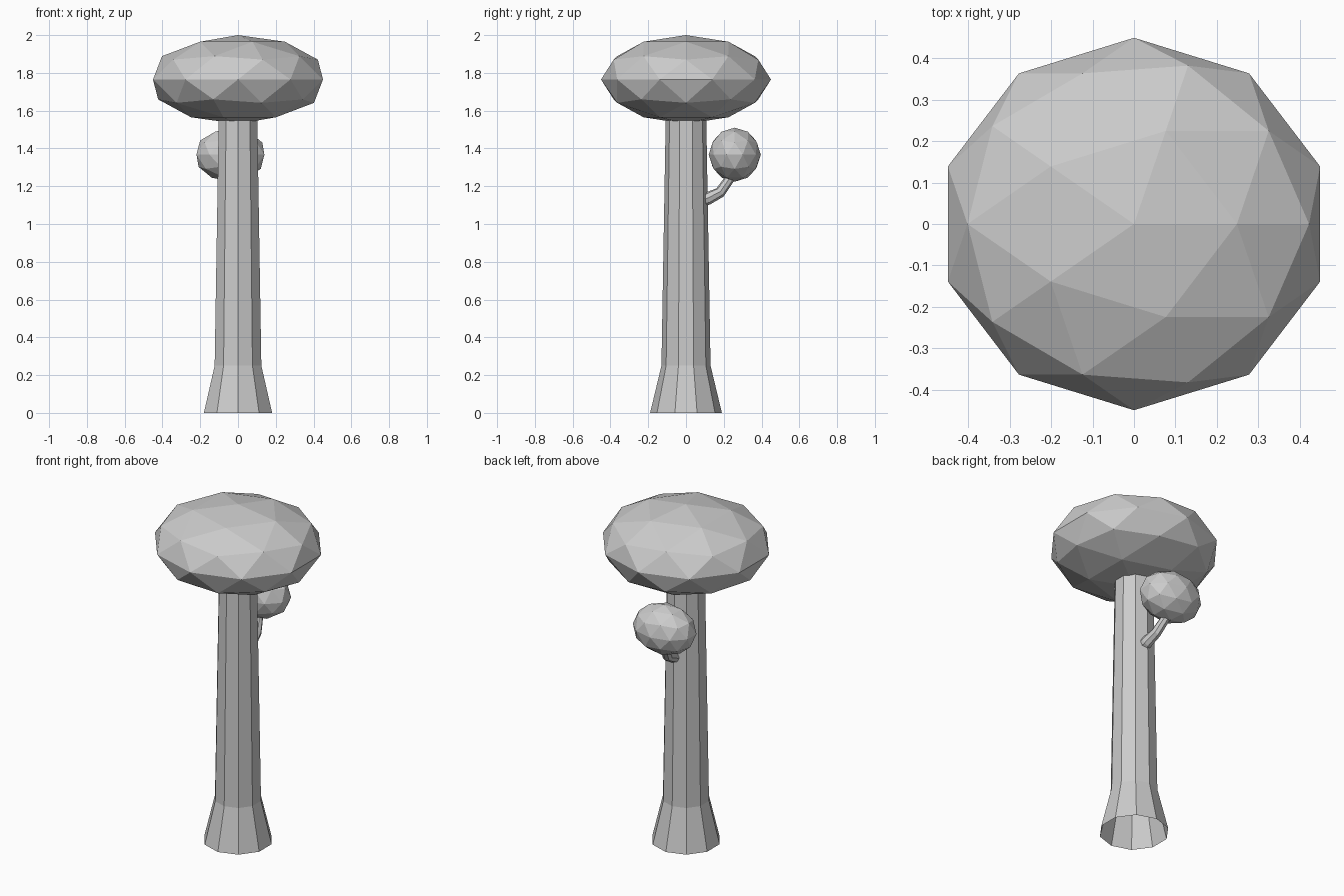
import bpy, math
from mathutils import Vector

if "Cube" in bpy.data.objects:
    bpy.data.objects.remove(bpy.data.objects["Cube"])


def tube(name, path, sides):
    """Open faceted tube through (centre, radius) pairs along a path."""
    pts = [Vector(p) for p, r in path]
    verts, faces = [], []
    for i, (p, r) in enumerate(path):
        direction = pts[min(i + 1, len(pts) - 1)] - pts[max(i - 1, 0)]
        rot = Vector((0, 0, 1)).rotation_difference(direction)
        for k in range(sides):
            a = math.pi / 2 + 2 * math.pi * k / sides
            verts.append(pts[i] + rot @ Vector((r * math.cos(a), r * math.sin(a), 0)))
    for i in range(len(path) - 1):
        for k in range(sides):
            a, b = i * sides + k, i * sides + (k + 1) % sides
            faces.append((a, b, b + sides, a + sides))
    mesh = bpy.data.meshes.new(name)
    mesh.from_pydata(verts, [], faces)
    obj = bpy.data.objects.new(name, mesh)
    bpy.context.collection.objects.link(obj)
    return obj


def foliage(name, centre, size):
    """Low-poly leaf clump: a stretched icosphere."""
    bpy.ops.mesh.primitive_ico_sphere_add(subdivisions=2, radius=1, location=centre)
    obj = bpy.context.object
    obj.name = name
    obj.scale = size
    return obj


# Flared ten-sided trunk, open at the base
tube("trunk", [((0, 0, 0), 0.19), ((0, 0, 0.25), 0.13), ((0, 0, 1.58), 0.107)], 10)

# Short bent branch at the back
tube("branch", [((0.005, 0.07, 1.125), 0.036), ((0.005, 0.115, 1.135), 0.034),
                ((-0.005, 0.18, 1.167), 0.029), ((-0.025, 0.228, 1.235), 0.026),
                ((-0.03, 0.25, 1.29), 0.024)], 8)

# Leaf clumps
foliage("crown", (0, 0, 1.765), (0.473, 0.45, 0.235))
foliage("branch_leaves", (-0.04, 0.258, 1.367), (0.189, 0.138, 0.143))
